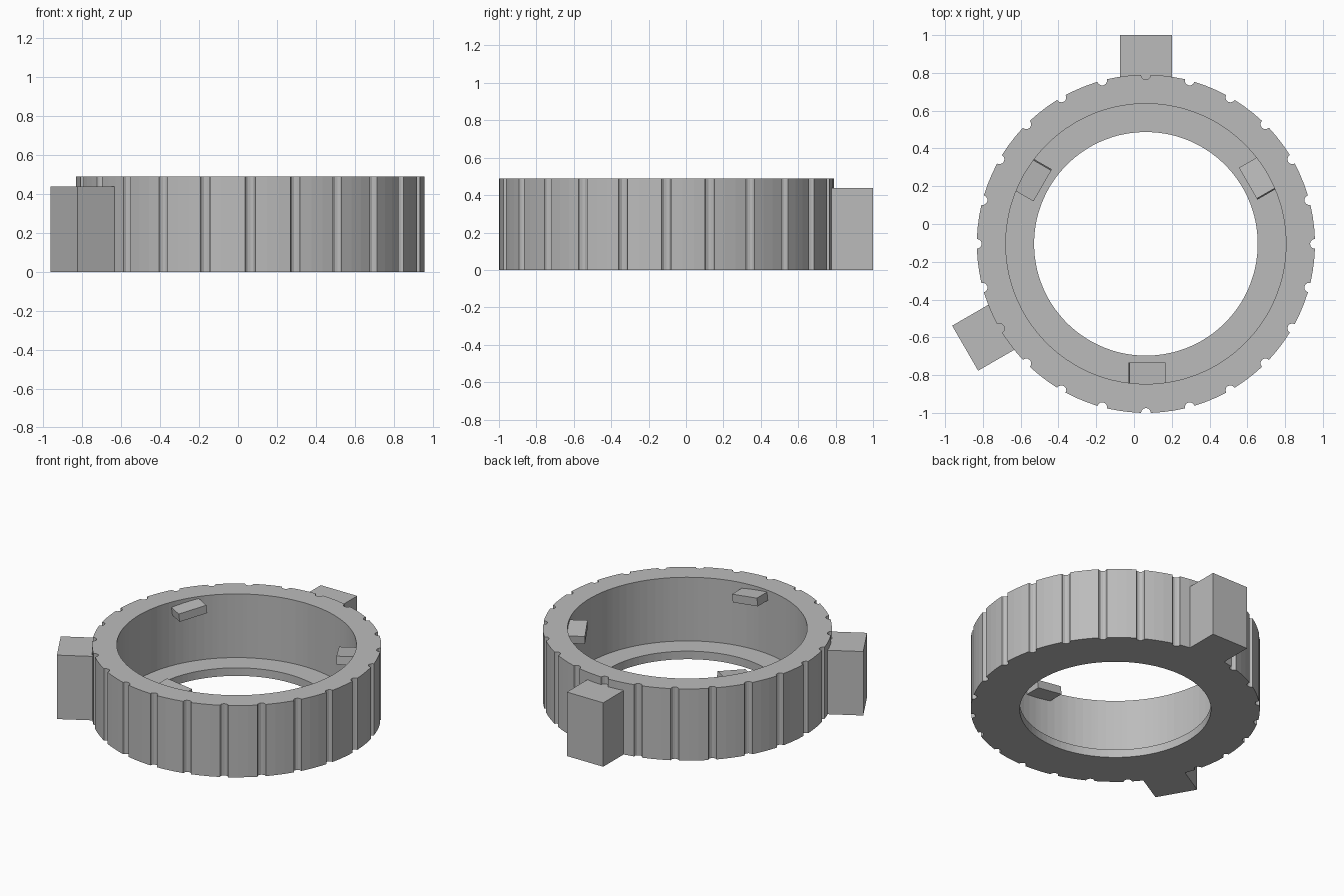
import bpy, bmesh
from math import sin, cos, pi, radians, sqrt
from mathutils import Matrix, Vector

cube = bpy.data.objects.get("Cube")
if cube:
    bpy.data.objects.remove(cube, do_unlink=True)

CENTRE = Vector((0.063, -0.105, 0))
R_OUT, R_BORE, R_HOLE = 0.895, 0.742, 0.592
HEIGHT, FLOOR = 0.49, 0.055
GROOVES, GROOVE_R = 24, 0.026

grey = bpy.data.materials.new("plain grey")
grey.use_nodes = True
grey.diffuse_color = (0.5, 0.5, 0.5, 1)
grey.node_tree.nodes["Principled BSDF"].inputs["Base Color"].default_value = (0.5, 0.5, 0.5, 1)


def finish(bm, name):
    bmesh.ops.recalc_face_normals(bm, faces=bm.faces)
    mesh = bpy.data.meshes.new(name)
    bm.to_mesh(mesh)
    bm.free()
    mesh.materials.append(grey)
    obj = bpy.data.objects.new(name, mesh)
    bpy.context.collection.objects.link(obj)
    return obj


def outline():
    """Angle and outer radius of each point, with a round groove per step."""
    points = []
    step = 2 * pi / GROOVES
    half = GROOVE_R / R_OUT
    for i in range(GROOVES):
        for k in range(7):                     # groove arc
            t = pi * k / 6
            x, depth = -GROOVE_R * cos(t), GROOVE_R * sin(t)
            r = R_OUT - depth
            points.append((i * step + x / r, sqrt(r * r + x * x)))
        for k in (1, 2):                       # land between grooves
            points.append((i * step + half + (step - 2 * half) * k / 3, R_OUT))
    return points


# Ring: grooved outside, wide bore and a floor with a smaller hole
bm = bmesh.new()
pts = outline()
profile = [(None, 0), (None, HEIGHT), (R_BORE, HEIGHT),
           (R_BORE, FLOOR), (R_HOLE, FLOOR), (R_HOLE, 0)]
loops = []
for radius, z in profile:
    loops.append([bm.verts.new(CENTRE + Vector(((radius or r) * cos(a), (radius or r) * sin(a), z)))
                  for a, r in pts])
n = len(pts)
for j, low in enumerate(loops):
    high = loops[(j + 1) % len(loops)]
    for i in range(n):
        k = (i + 1) % n
        bm.faces.new((low[i], low[k], high[k], high[i]))
finish(bm, "grooved_ring")


def box(name, angle, r0, r1, width, z0, z1, tilt=0.0, shift=0.0):
    """Box set radially at an angle, optionally tilted about its radial axis."""
    bm = bmesh.new()
    place = (Matrix.Translation(CENTRE) @ Matrix.Rotation(radians(angle), 4, 'Z')
             @ Matrix.Translation(((r0 + r1) / 2, shift, (z0 + z1) / 2))
             @ Matrix.Rotation(radians(tilt), 4, 'X')
             @ Matrix.Diagonal((r1 - r0, width, z1 - z0, 1)))
    bmesh.ops.create_cube(bm, size=1, matrix=place)
    return finish(bm, name)


# Outer grip blocks
for name, angle in (("back_block", 90), ("right_block", 210)):
    box(name, angle, 0.83, 1.105, 0.275, 0, 0.437)

# Inner locking lugs, slightly inclined
for name, angle in (("left_lug", 30), ("right_lug", 150), ("front_lug", 270)):
    box(name, angle, 0.628, 0.75, 0.19, 0.41, 0.465, tilt=-7, shift=0.005)
